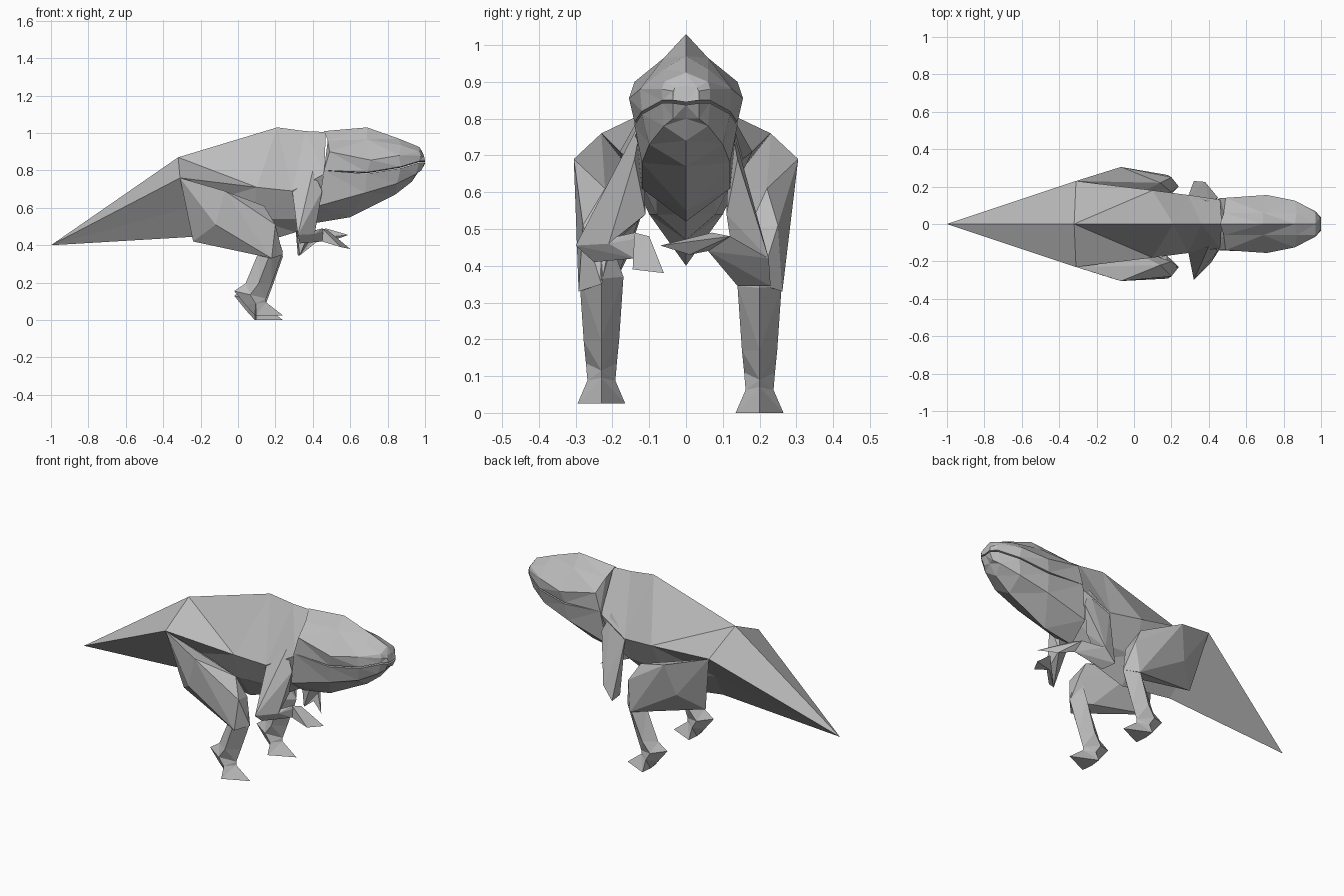
import bpy
import bmesh
from mathutils import Vector

default_cube = bpy.data.objects.get("Cube")
if default_cube:
    bpy.data.objects.remove(default_cube, do_unlink=True)

# One grey hide for the whole animal
HIDE_GREY = (0.5, 0.5, 0.5, 1)
hide = bpy.data.materials.new("grey_hide")
hide.use_nodes = True
hide.diffuse_color = HIDE_GREY
shader = next(node for node in hide.node_tree.nodes if node.type == "BSDF_PRINCIPLED")
shader.inputs["Base Color"].default_value = HIDE_GREY
shader.inputs["Roughness"].default_value = 0.8


def finish(name, bm):
    """Turn a bmesh into a flat-shaded object with outward normals."""
    bmesh.ops.triangulate(bm, faces=bm.faces[:])
    bmesh.ops.recalc_face_normals(bm, faces=bm.faces[:])
    mesh = bpy.data.meshes.new(name)
    bm.to_mesh(mesh)
    bm.free()
    mesh.materials.append(hide)
    obj = bpy.data.objects.new(name, mesh)
    bpy.context.collection.objects.link(obj)
    return obj


def loft(name, rings, tip=None):
    """Skin a list of closed rings, optionally starting from a point."""
    bm = bmesh.new()
    loops = [[bm.verts.new(point) for point in ring] for ring in rings]
    for near, far in zip(loops, loops[1:]):
        for i in range(len(near)):
            bm.faces.new((near[i - 1], near[i], far[i], far[i - 1]))
    if tip:
        apex = bm.verts.new(tip)
        for i in range(len(loops[0])):
            bm.faces.new((apex, loops[0][i - 1], loops[0][i]))
    else:
        bm.faces.new(loops[0])
    bm.faces.new(loops[-1])
    return finish(name, bm)


def hull(name, points):
    """Wrap a faceted convex skin around a few corner points."""
    bm = bmesh.new()
    for point in points:
        bm.verts.new(point)
    result = bmesh.ops.convex_hull(bm, input=bm.verts[:])
    unused = [g for g in result["geom_interior"] if isinstance(g, bmesh.types.BMVert)]
    bmesh.ops.delete(bm, geom=unused, context="VERTS")
    return finish(name, bm)


def symmetric(half):
    """Complete a half section, running from spine to keel, with its mirror."""
    half = [Vector(point) for point in half]
    return half + [Vector((p.x, -p.y, p.z)) for p in reversed(half[1:-1])]


# Tail, trunk and neck: spine, flank ridge, lower flank, keel
trunk_sections = [
    [(-.32, 0, .87), (-.31, .23, .76), (-.27, .11, .6), (-.24, 0, .445)],
    [(.21, 0, 1.03), (.1, .18, .71), (.08, .1, .54), (.08, 0, .4)],
    [(.36, 0, 1.01), (.29, .155, .69), (.31, .08, .54), (.31, 0, .47)],
    [(.47, 0, 1.005), (.46, .13, .78), (.43, .08, .6), (.43, 0, .54)],
]
loft("tail_and_trunk", [symmetric(s) for s in trunk_sections], tip=(-1, 0, .4))

# Head: crown, brow, cheek ridge, lip, jaw, chin
head_sections = [
    [(.46, 0, 1.01), (.48, .06, .96), (.49, .14, .9),
     (.46, .14, .8), (.43, .12, .61), (.42, 0, .52)],
    [(.69, 0, 1.03), (.69, .06, .965), (.71, .155, .855),
     (.69, .14, .79), (.68, .12, .68), (.6, 0, .55)],
    [(.86, 0, .97), (.87, .06, .935), (.86, .125, .88),
     (.87, .12, .82), (.85, .1, .73), (.84, 0, .67)],
    [(.97, 0, .925), (.97, .06, .9), (.975, .065, .88),
     (.97, .065, .85), (.95, .06, .78), (.93, 0, .74)],
    [(.99, 0, .89), (.99, .03, .885), (.995, .035, .875),
     (1, .035, .85), (.98, .035, .8), (.97, 0, .8)],
]

# The skull and the jaw are separate shells with a thin mouth slit between them
skull_rings, jaw_rings = [], []
for i, section in enumerate(head_sections):
    lip_x, lip_y, lip_z = section[3]
    gap = .008 if i else 0
    skull_rings.append(symmetric(section[:4] + [(lip_x, 0, lip_z - .005)]))
    jaw_rings.append(symmetric([(lip_x, 0, lip_z - .005 - gap),
                                (lip_x, lip_y, lip_z - gap)] + section[4:]))
loft("skull", skull_rings)
loft("jaw", jaw_rings)

# Legs: thigh block with the knee, then a diamond-section shin and pointed foot
hip = [(-.31, .23, .76), (-.07, .305, .69), (-.24, .16, .42),
       (.14, .22, .61), (-.1, .1, .6)]
knee = [(-.12, .26, .51), (.2, .25, .51), (.2, .17, .5), (.12, .16, .36),
        (.12, .25, .36), (.18, .262, .33), (.24, .2, .35)]
# Front x and z, back x and z, half width, how far forward the sides sit
shin = [(.21, .43, .14, .43, .03, .5), (.24, .34, .115, .35, .06, .5),
        (.18, .17, .04, .17, .048, .5), (.15, .09, -.02, .13, .042, .5),
        (.15, .07, .04, .055, .038, .5), (.24, 0, .09, 0, .065, .05)]


def make_leg(side_name, side, outward, lift):
    """The lower leg moves outward and up a little for an uneven stance."""
    points = hip + [(x, y + outward, z) for x, y, z in knee]
    hull(side_name + "_thigh", [(x, side * y, z) for x, y, z in points])
    centre = .2 + outward
    rings = []
    for front_x, front_z, back_x, back_z, width, blend in shin:
        middle_x = back_x + (front_x - back_x) * blend
        middle_z = back_z + (front_z - back_z) * blend
        ring = [(front_x, 0, front_z), (middle_x, width, middle_z),
                (back_x, 0, back_z), (middle_x, -width, middle_z)]
        rings.append([(x, side * (centre + y), z + lift) for x, y, z in ring])
    loft(side_name + "_shin_and_foot", rings)


make_leg("left", 1, 0, 0)
make_leg("right", -1, .03, .025)


# Arms: each part shares its joint corners with the next one
def make_arm(side_name, side, elbow, wrist, claws):
    shoulder = [(.4, .12, .8), (.29, .15, .69), (.45, .14, .69), (.41, .11, .54)]
    shoulder = [(x, side * y, z) for x, y, z in shoulder]
    hull(side_name + "_upper_arm", shoulder + elbow)
    hull(side_name + "_forearm", elbow + wrist)
    hull(side_name + "_hand", wrist + claws)


make_arm("right", -1,
         elbow=[(.32, -.3, .455), (.33, -.25, .41), (.41, -.21, .46)],
         wrist=[(.45, -.14, .49), (.48, -.1, .48), (.45, -.14, .42)],
         claws=[(.6, -.06, .38), (.55, -.145, .39)])
make_arm("left", 1,
         elbow=[(.32, .23, .345), (.33, .14, .345), (.38, .225, .42)],
         wrist=[(.45, .12, .48), (.47, .07, .49), (.45, .06, .44)],
         claws=[(.59, -.07, .455), (.52, .01, .43)])
